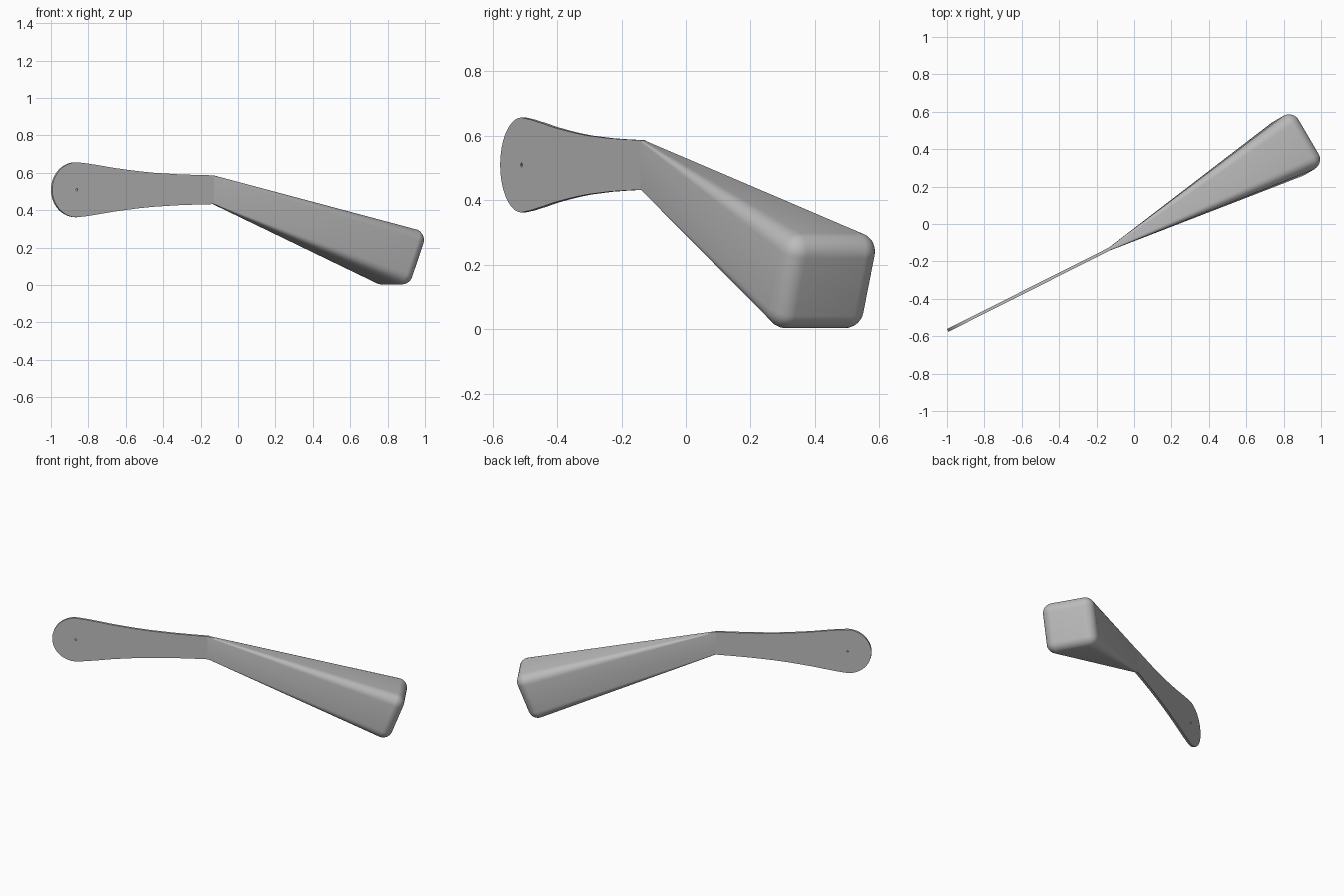
import bpy, bmesh, math
from mathutils import Vector, Euler

cube = bpy.data.objects.get("Cube")
if cube:
    bpy.data.objects.remove(cube)

grey = bpy.data.materials.new("plain_grey")
grey.use_nodes = True
grey.diffuse_color = (0.5, 0.5, 0.5, 1)
grey.node_tree.nodes["Principled BSDF"].inputs["Base Color"].default_value = (0.5, 0.5, 0.5, 1)

YAW = math.radians(26.7)
THICK = 0.016
PIVOT = Vector((-0.865, -0.503, 0.509))
JOINT_U = 0.825


def select_only(obj):
    bpy.ops.object.select_all(action='DESELECT')
    obj.select_set(True)
    bpy.context.view_layer.objects.active = obj


def finish(obj):
    select_only(obj)
    bpy.ops.object.shade_smooth_by_angle(angle=math.radians(35))


# Flat blade: round end, concave waist and a small pin hole
waist = [(0.06, 0.141), (0.15, 0.128), (0.22, 0.117), (0.3, 0.107), (0.38, 0.098),
         (0.46, 0.091), (0.6, 0.083), (0.72, 0.079), (JOINT_U, 0.077)]
R = 0.147
arc = [(R * math.cos(a), R * math.sin(a))
       for a in (math.pi / 2 + math.pi * i / 32 for i in range(33))]
outline = arc + [(u, -h) for u, h in waist] + [(u, h) for u, h in reversed(waist)]
hole = [(0.006 * math.cos(math.tau * i / 10), 0.006 * math.sin(math.tau * i / 10))
        for i in range(10)]

curve = bpy.data.curves.new("blade", 'CURVE')
curve.dimensions = '2D'
curve.fill_mode = 'BOTH'
curve.extrude = THICK / 2
for loop in (outline, hole):
    spline = curve.splines.new('POLY')
    spline.points.add(len(loop) - 1)
    for point, (x, y) in zip(spline.points, loop):
        point.co = (x, y, 0, 1)
    spline.use_cyclic_u = True
curve.materials.append(grey)
blade = bpy.data.objects.new("blade", curve)
blade.location = PIVOT
blade.rotation_euler = Euler((math.pi / 2, 0, YAW))
bpy.context.collection.objects.link(blade)
select_only(blade)
bpy.ops.object.convert(target='MESH')
finish(bpy.context.view_layer.objects.active)


# Tapered handle: lofted rounded rectangles, ending in a rounded cap
def section(bm, centre, side, up, w, h, r, steps=6):
    ring = []
    for q, (sx, sy) in enumerate(((1, 1), (-1, 1), (-1, -1), (1, -1))):
        for i in range(steps + 1):
            a = math.pi / 2 * (q + i / steps)
            x = sx * (w - r) + r * math.cos(a)
            y = sy * (h - r) + r * math.sin(a)
            ring.append(bm.verts.new(centre + side * x + up * y))
    return ring


bm = bmesh.new()
along = Vector((math.cos(YAW), math.sin(YAW), 0))
joint = PIVOT + along * (JOINT_U - 0.005)
rings = [section(bm, joint, Vector((-along.y, along.x, 0)), Vector((0, 0, 1)),
                 THICK / 2, 0.077, 0.004)]

top_mid, low_mid = Vector((0.95, 0.4725, 0.275)), Vector((0.85, 0.42, -0.015))
side = Vector((-0.166, 0.285, 0)).normalized()
axis = side.cross(top_mid - low_mid).normalized()
up = axis.cross(side)
half_w, half_h = 0.165, (top_mid - low_mid).length / 2
end = (top_mid + low_mid) / 2
radius = 0.06
for i in range(8):
    t = math.pi / 2 * i / 7
    inset = radius * (1 - math.cos(t))
    centre = end - axis * radius * (1 - math.sin(t))
    rings.append(section(bm, centre, side, up, half_w - inset, half_h - inset, radius - inset))

for a, b in zip(rings, rings[1:]):
    for i in range(len(a)):
        j = (i + 1) % len(a)
        bm.faces.new((a[i], a[j], b[j], b[i]))
bm.faces.new(rings[0])
bm.faces.new(rings[-1])
bmesh.ops.remove_doubles(bm, verts=bm.verts, dist=0.0001)
bmesh.ops.recalc_face_normals(bm, faces=bm.faces)
mesh = bpy.data.meshes.new("handle")
bm.to_mesh(mesh)
bm.free()
mesh.materials.append(grey)
handle = bpy.data.objects.new("handle", mesh)
bpy.context.collection.objects.link(handle)
finish(handle)
